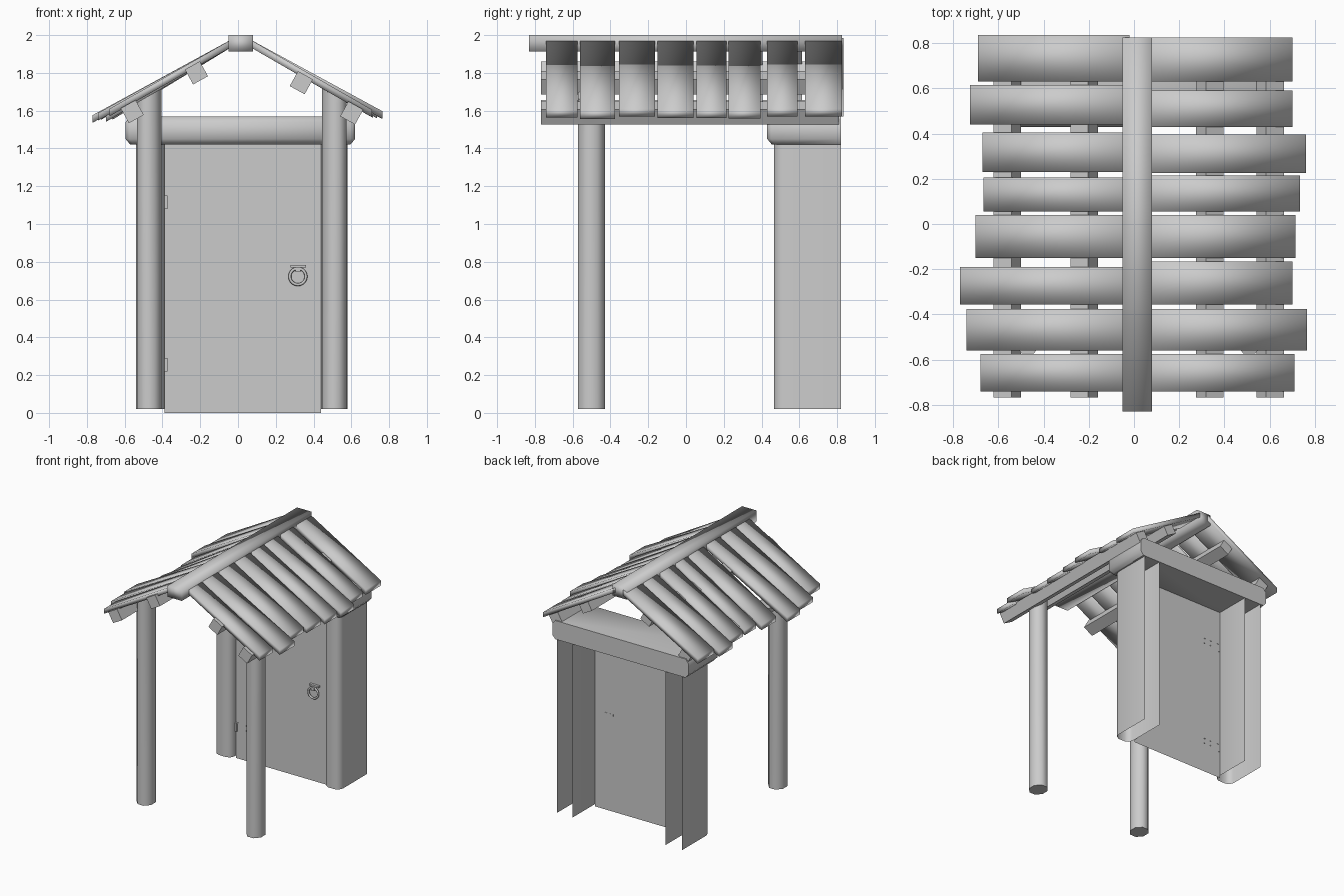
import bpy, bmesh, math
from mathutils import Vector, Matrix

if "Cube" in bpy.data.objects:
    bpy.data.objects.remove(bpy.data.objects["Cube"])

grey = bpy.data.materials.new("plain grey")
grey.diffuse_color = (0.6, 0.6, 0.6, 1)
grey.use_nodes = True
grey.node_tree.nodes["Principled BSDF"].inputs["Base Color"].default_value = grey.diffuse_color


def make(name, verts, faces, angle=50, fix=True):
    """Mesh object from points and faces, smoothed below the given angle."""
    me = bpy.data.meshes.new(name)
    me.from_pydata([tuple(v) for v in verts], [], faces)
    if fix:
        bm = bmesh.new()
        bm.from_mesh(me)
        bmesh.ops.recalc_face_normals(bm, faces=bm.faces)
        bm.to_mesh(me)
        bm.free()
    me.materials.append(grey)
    ob = bpy.data.objects.new(name, me)
    bpy.context.collection.objects.link(ob)
    bpy.ops.object.select_all(action='DESELECT')
    ob.select_set(True)
    bpy.context.view_layer.objects.active = ob
    bpy.ops.object.shade_smooth_by_angle(angle=math.radians(angle))
    return ob


def loft(name, rings, angle=50, caps=True):
    """Skin closed rings of equal length, with capped ends."""
    n = len(rings[0])
    faces = [(k * n + i, k * n + (i + 1) % n, (k + 1) * n + (i + 1) % n, (k + 1) * n + i)
             for k in range(len(rings) - 1) for i in range(n)]
    if caps:
        last = (len(rings) - 1) * n
        faces += [tuple(range(n)), tuple(range(last, last + n))]
    return make(name, [v for r in rings for v in r], faces, angle)


def box(name, x0, x1, y0, y1, z0, z1, angle=50):
    ring = lambda z: [(x0, y0, z), (x1, y0, z), (x1, y1, z), (x0, y1, z)]
    return loft(name, [ring(z0), ring(z1)], angle)


# Front posts: octagonal, tops cut to the roof slope
for side, cx in (("left", -0.47), ("right", 0.51)):
    def ring(z, slope=0.0):
        pts = []
        for i in range(8):
            a = math.radians(22.5 + 45 * i)
            x = cx + 0.07 * math.cos(a)
            pts.append((x, -0.5 + 0.078 * math.sin(a), z - slope * (abs(x) - abs(cx))))
        return pts
    loft(f"front_post_{side}", [ring(0.02), ring(1.68, 0.57)])

# Door jambs: open-backed shells with rounded front corners
for side, x0, x1 in (("left", -0.54, -0.39), ("right", 0.44, 0.58)):
    prof = [(x0, 0.82), (x0, 0.51), (x0 + 0.012, 0.48), (x0 + 0.04, 0.465),
            (x1 - 0.04, 0.465), (x1 - 0.012, 0.48), (x1, 0.51), (x1, 0.82)]
    n = len(prof)
    verts = [(x, y, z) for z in (0.02, 1.44) for x, y in prof]
    make(f"door_jamb_{side}", verts,
         [(i, i + 1, n + i + 1, n + i) for i in range(n - 1)], fix=False)

# Lintel: flat back, softened front and ends
rings = []
for z, d in ((1.42, 0.025), (1.45, 0.0), (1.54, 0.0), (1.57, 0.025)):
    x0, x1, y0 = -0.595 + d, 0.62 - d, 0.43 + d
    rings.append([(x0, 0.82, z), (x0, y0 + 0.02, z), (x0 + 0.02, y0, z),
                  (x1 - 0.02, y0, z), (x1, y0 + 0.02, z), (x1, 0.82, z)])
loft("lintel", rings)

# Door panel: a single sheet
make("door", [(-0.39, 0.53, 0), (0.44, 0.53, 0), (0.44, 0.53, 1.43), (-0.39, 0.53, 1.43)],
     [(0, 1, 2, 3)], fix=False)

# Hinges with strap tops, and rivets coming out at the back
for side, z in (("lower", 0.22), ("upper", 1.08)):
    box(f"hinge_pin_{side}", -0.388, -0.374, 0.515, 0.535, z, z + 0.07)
    box(f"hinge_strap_{side}", -0.388, -0.36, 0.524, 0.533, z + 0.062, z + 0.07)
    for i in range(4):
        x, rz = -0.30 + 0.06 * (i % 2), z + 0.02 + 0.04 * (i // 2)
        box(f"hinge_rivet_{side}_{i}", x - 0.004, x + 0.004, 0.527, 0.535, rz, rz + 0.006)

# Door handle: plate, lug and hanging ring
box("handle_plate", 0.278, 0.36, 0.51, 0.531, 0.77, 0.784)
box("handle_lug", 0.304, 0.332, 0.495, 0.531, 0.745, 0.772)
rings = []
for i in range(21):
    a = 2 * math.pi * i / 20
    rings.append([(0.317 + (0.043 + 0.008 * math.cos(b)) * math.cos(a),
                   0.508 + 0.008 * math.sin(b),
                   0.722 + (0.043 + 0.008 * math.cos(b)) * math.sin(a))
                  for b in (2 * math.pi * j / 8 for j in range(8))])
loft("handle_ring", rings, caps=False)

# Ridge beam
box("ridge_beam", -0.05, 0.08, -0.83, 0.825, 1.912, 2.0, 180)

# Purlins: square beams turned to the roof slope
for i, (x, z) in enumerate(((-0.56, 1.595), (-0.22, 1.80), (0.335, 1.748), (0.602, 1.588))):
    rot = Matrix.Rotation(math.radians(29 if x > 0 else -29), 4, 'Y')
    corner = [rot @ Vector((sx * 0.045, 0, sz * 0.045))
              for sx, sz in ((-1, -1), (1, -1), (1, 1), (-1, 1))]
    loft(f"purlin_{i + 1}", [[(x + c.x, y, z + c.z) for c in corner] for y in (-0.768, 0.81)])

# Roof planks: y range, outer x and outer z for each side
left = ((0.63, 0.835, -0.69, 1.59), (0.44, 0.615, -0.725, 1.572), (0.23, 0.405, -0.67, 1.575),
        (0.055, 0.205, -0.665, 1.572), (-0.15, 0.04, -0.70, 1.56), (-0.355, -0.19, -0.77, 1.556),
        (-0.56, -0.375, -0.74, 1.568), (-0.74, -0.575, -0.68, 1.59))
right = ((0.63, 0.825, 0.70, 1.59), (0.43, 0.59, 0.70, 1.59), (0.225, 0.395, 0.76, 1.578),
         (0.055, 0.215, 0.735, 1.58), (-0.15, 0.04, 0.715, 1.582), (-0.355, -0.165, 0.70, 1.59),
         (-0.56, -0.375, 0.765, 1.577), (-0.74, -0.575, 0.71, 1.585))
for side, planks, xi in (("left", left, -0.02), ("right", right, 0.05)):
    for i, (y0, y1, xo, zo) in enumerate(planks):
        loft(f"roof_plank_{side}_{i + 1}",
             [[(x, y0, z - 0.02), (x, y1, z - 0.02), (x, y1, z + 0.02), (x, y0, z + 0.02)]
              for x, z in ((xi, 1.965), (xo, zo))], 180)
